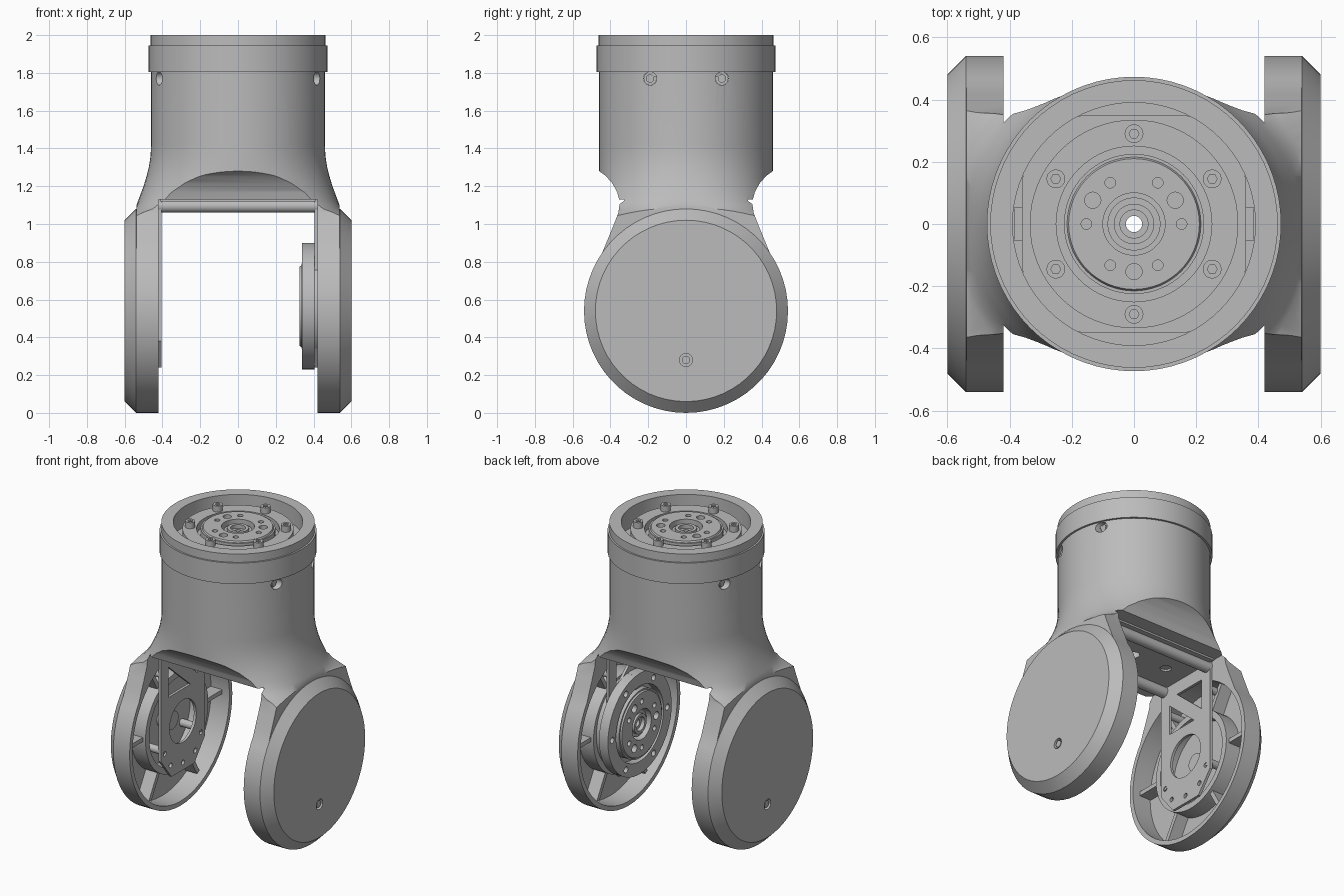
import bpy
import bmesh
from math import cos, sin, pi, radians
from mathutils import Matrix, Vector

if "Cube" in bpy.data.objects:
    bpy.data.objects.remove(bpy.data.objects["Cube"], do_unlink=True)

PARTS = []
I = Matrix.Identity(4)

grey = bpy.data.materials.new("machined_grey")
grey.use_nodes = True
grey.diffuse_color = (0.5, 0.5, 0.5, 1)
grey.node_tree.nodes["Principled BSDF"].inputs["Base Color"].default_value = (0.5, 0.5, 0.5, 1)


def loft(name, rings, m=I, closed=False):
    """Bridge equal-length rings; cap the ends, or wrap round into a hollow ring."""
    bm = bmesh.new()
    vs = [[bm.verts.new(m @ Vector(p)) for p in ring] for ring in rings]
    n = len(vs[0])
    pairs = list(zip(vs, vs[1:]))
    if closed:
        pairs.append((vs[-1], vs[0]))
    else:
        bm.faces.new(vs[0])
        bm.faces.new(vs[-1])
    for a, b in pairs:
        for i in range(n):
            j = (i + 1) % n
            bm.faces.new((a[i], a[j], b[j], b[i]))
    bmesh.ops.recalc_face_normals(bm, faces=bm.faces)
    mesh = bpy.data.meshes.new(name)
    bm.to_mesh(mesh)
    bm.free()
    ob = bpy.data.objects.new(name, mesh)
    bpy.context.scene.collection.objects.link(ob)
    PARTS.append(ob)
    return ob


def oval(a, b, z, n=2.0, seg=72):
    """Superellipse ring at height z."""
    pts = []
    for i in range(seg):
        c, s = cos(2 * pi * i / seg), sin(2 * pi * i / seg)
        x, y = a * abs(c) ** (2 / n), b * abs(s) ** (2 / n)
        pts.append((x if c > 0 else -x, y if s > 0 else -y, z))
    return pts


def lathe(name, profile, m=I, closed=True, seg=64):
    return loft(name, [oval(r, r, z, 2, seg) for r, z in profile], m, closed)


def cyl(name, r, z0, z1, m=I, seg=24):
    return lathe(name, [(r, z0), (r, z1)], m, False, seg)


def prism(name, yz, x0, x1):
    return loft(name, [[(x, y, z) for y, z in yz] for x in (x0, x1)])


def box(name, x0, x1, y0, y1, z0, z1, m=I):
    return loft(name, [[(x0, y0, z), (x1, y0, z), (x1, y1, z), (x0, y1, z)] for z in (z0, z1)], m)


def boolean(ob, tool, op="DIFFERENCE"):
    mod = ob.modifiers.new("bool", "BOOLEAN")
    mod.operation, mod.solver, mod.object = op, "EXACT", tool
    bpy.context.view_layer.update()
    dg = bpy.context.evaluated_depsgraph_get()
    mesh = bpy.data.meshes.new_from_object(ob.evaluated_get(dg))
    ob.modifiers.clear()
    ob.data = mesh
    PARTS.remove(tool)
    bpy.data.objects.remove(tool, do_unlink=True)


def polar(r, deg):
    return Matrix.Translation((r * cos(radians(deg)), r * sin(radians(deg)), 0))


def arm_frame(s, z):
    """Local z runs inward from the outer face of an arm."""
    return Matrix.Translation((s * 0.6, 0, z)) @ Matrix.Rotation(-s * pi / 2, 4, "Y")


def x_frame(y, z):
    return Matrix.Translation((0, y, z)) @ Matrix.Rotation(pi / 2, 4, "Y")


# Forked housing: round neck flaring sideways, waisted front and back
sections = [(0.64, 0.62, 0.45, 4), (0.64, 0.62, 1.0, 4), (0.545, 0.47, 1.08, 3),
            (0.53, 0.46, 1.12, 2.5), (0.515, 0.46, 1.16, 2.35), (0.5, 0.46, 1.2, 2.2),
            (0.485, 0.46, 1.25, 2.1), (0.472, 0.46, 1.3, 2.04), (0.463, 0.46, 1.36, 2),
            (0.46, 0.46, 1.42, 2), (0.46, 0.46, 1.82, 2)]
housing = loft("fork_housing", [oval(a, b, z, n) for a, b, z, n in sections])
waist = [(0.6, 2.1), (0.6, 1.29), (0.46, 1.28), (0.425, 1.255), (0.39, 1.215), (0.365, 1.17),
         (0.35, 1.115), (0.358, 1.06), (0.385, 0.99), (0.42, 0.905), (0.455, 0.82), (0.3, 0.6)]
side = waist + [(-y, z) for y, z in reversed(waist)]
boolean(housing, prism("waist_tool", side, -0.538, 0.538), "INTERSECT")

# Round arm ends with chamfered outer faces
for s in (1, -1):
    disc = lathe("arm_disc", [(0.48, 0), (0.54, 0.06), (0.54, 0.25)], arm_frame(s, 0.54), False, 60)
    boolean(housing, disc, "UNION")

# Gap between the arms, hollow arms, top recess and screw holes
boolean(housing, box("gap", -0.42, 0.42, -0.7, 0.7, -0.1, 1.13))
boolean(housing, cyl("recess", 0.4, 1.5, 2.1, seg=64))
boolean(housing, cyl("cable_bore", 0.04, 1.0, 1.6))
for s in (1, -1):
    boolean(housing, cyl("arm_hollow", 0.51, 0.045, 0.2, arm_frame(s, 0.54), 60))
    boolean(housing, cyl("arm_screw_hole", 0.034, -0.02, 0.025, arm_frame(s, 0.28)))
    cyl("arm_screw", 0.022, 0.005, 0.04, arm_frame(s, 0.28))
    for y in (0.19, -0.19):
        boolean(housing, cyl("neck_screw_hole", 0.035, s * 0.3, s * 0.6, x_frame(y, 1.77)))
        cyl("neck_screw", 0.034, s * 0.34, s * 0.385, x_frame(y, 1.77))
        cyl("neck_screw_head", 0.022, s * 0.35, s * 0.4, x_frame(y, 1.77))

# Collar with stepped rim
lathe("collar", [(0.39, 1.78), (0.43, 1.78), (0.43, 1.805), (0.473, 1.805), (0.473, 1.945),
                 (0.462, 1.945), (0.462, 2.0), (0.39, 2.0)], seg=72)


def actuator(name, m, raised_bolts):
    """Flange, drum and drilled rotor; local z = 0 is the flange face."""
    flange = lathe(name + "_flange", [(0.25, -0.065), (0.335, -0.065), (0.335, 0), (0.25, 0)], m)
    lathe(name + "_drum", [(0.03, -0.14), (0.3, -0.14), (0.3, -0.05), (0.03, -0.05)], m)
    rotor = lathe(name + "_rotor", [(0.1, -0.06), (0.225, -0.06), (0.225, 0.005), (0.215, 0.005),
                                    (0.21, 0.015), (0.1, 0.015)], m)
    lathe(name + "_hub", [(0.026, -0.06), (0.085, -0.06), (0.085, -0.01), (0.065, -0.01),
                          (0.065, 0.005), (0.045, 0.005), (0.045, -0.02), (0.026, -0.02)], m)
    for k in range(6):
        boolean(rotor, cyl("hole", 0.017, -0.04, 0.05, m @ polar(0.153, 60 * k), 16))
        at = m @ polar(0.29, 60 * k + 30)
        if raised_bolts:
            bolt = cyl(name + "_bolt", 0.03, -0.01, 0.04, at)
            boolean(bolt, cyl("socket", 0.016, 0.015, 0.06, at, 6))
        else:
            boolean(flange, cyl("hole", 0.02, -0.03, 0.03, at, 16))
    for k in range(3):
        boolean(rotor, cyl("hole", 0.026, -0.04, 0.05, m @ polar(0.153, 120 * k + 30), 20))


# Neck actuator on its clipped bracket
actuator("neck_actuator", Matrix.Translation((0, 0, 1.955)), True)


def clipped(z):
    return [(max(-0.36, min(0.36, x)), max(-0.35, min(0.35, y)), z) for x, y, z in oval(0.392, 0.392, z)]


loft("neck_bracket", [clipped(1.8), clipped(1.89), oval(0.05, 0.05, 1.89), oval(0.05, 0.05, 1.8)], closed=True)
for s in (1, -1):
    box("bracket_lug", s * 0.35, s * 0.385, -0.055, 0.055, 1.8, 1.87)

# Arm actuator on the left arm
actuator("arm_actuator", arm_frame(1, 0.565) @ Matrix.Translation((0, 0, 0.26)), False)
box("actuator_key", 0.35, 0.41, -0.04, 0.04, 0.8, 0.898)

# Mounting plates, bearing drums and ribs inside both arms
outline = [(-0.23, 1.14), (0.23, 1.14), (0.23, 0.38), (0.12, 0.24), (-0.12, 0.24), (-0.23, 0.38)]
windows = [[(-0.15, 0.78), (0.08, 0.78), (-0.15, 0.98)], [(0.15, 0.83), (0.15, 1.03), (-0.08, 1.03)]]
for s in (1, -1):
    plate = prism("arm_plate", outline, s * 0.405, s * 0.423)
    for w in windows:
        boolean(plate, prism("window", w, s * 0.38, s * 0.45))
    boolean(plate, cyl("plate_bore", 0.14, s * 0.38, s * 0.45, x_frame(0, 0.565), 40))
    for y, z in ((0.13, 0.32), (0, 0.29), (-0.13, 0.32), (0.19, 0.42), (-0.19, 0.42)):
        boolean(plate, cyl("plate_hole", 0.016, s * 0.38, s * 0.45, x_frame(y, z), 16))
    frame = arm_frame(s, 0.55)
    lathe("bearing_drum", [(0.29, 0.04), (0.33, 0.04), (0.33, 0.15), (0.29, 0.15)], frame)
    cyl("bearing_boss", 0.06, 0.04, 0.12, frame)
    for k in range(6):
        turn = frame @ Matrix.Rotation(radians(60 * k + 30), 4, "Z")
        box("arm_rib", 0.32, 0.505, -0.014, 0.014, 0.04, 0.13, turn)
    for y in (0.2, -0.2):
        for z in (0.44, 0.95):
            cyl("plate_standoff", 0.025, s * 0.41, s * 0.56, x_frame(y, z), 16)

# Cross rods and plate under the neck
under = box("under_plate", -0.41, 0.41, -0.26, 0.26, 1.118, 1.14)
for x in (-0.25, 0, 0.25):
    boolean(under, cyl("under_hole", 0.035, 1.1, 1.16, Matrix.Translation((x, 0, 0)), 20))
for y in (0.2, -0.2):
    cyl("cross_rod", 0.035, -0.425, 0.425, x_frame(y, 1.095))

# Shared colour and smooth shading with crisp edges
for ob in PARTS:
    ob.data.materials.clear()
    ob.data.materials.append(grey)
    ob.data.shade_smooth()
    ob.data.set_sharp_from_angle(angle=radians(28))
